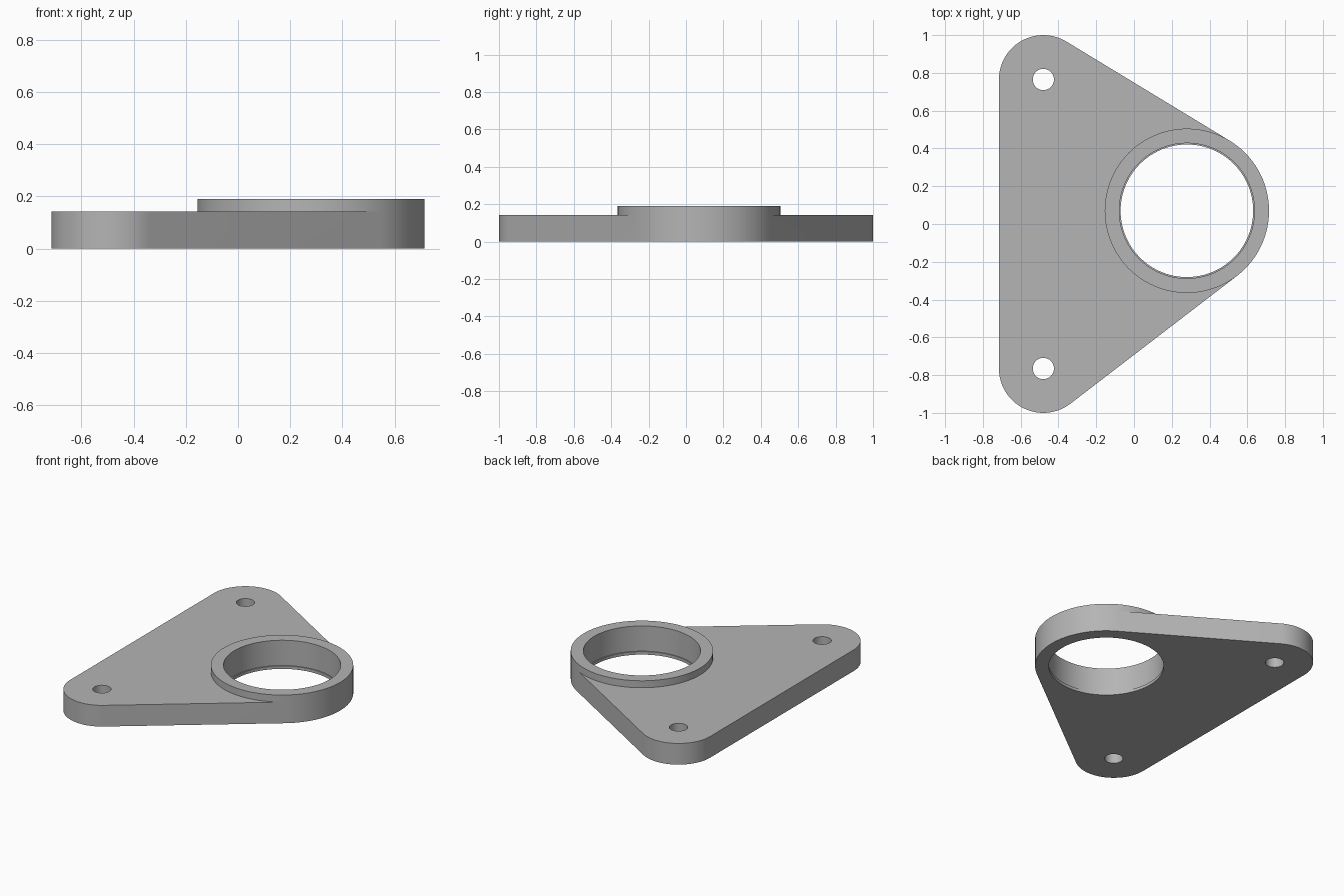
import bpy
import bmesh
from math import cos, sin, pi, radians

cube = bpy.data.objects.get("Cube")
if cube:
    bpy.data.objects.remove(cube, do_unlink=True)

SEGMENTS = 96
PLATE_TOP = 0.143
COLLAR_TOP = 0.19
BOSS = (0.28, 0.07)
BOSS_RADIUS = 0.435
EARS = [(-0.48, 0.765), (-0.48, -0.765)]
EAR_RADIUS = 0.235

grey = bpy.data.materials.new("plain grey")
grey.use_nodes = True
grey.diffuse_color = (0.46, 0.46, 0.46, 1)
grey.node_tree.nodes["Principled BSDF"].inputs["Base Color"].default_value = grey.diffuse_color


def circle(centre, radius):
    step = 2 * pi / SEGMENTS
    return [(centre[0] + radius * cos(i * step), centre[1] + radius * sin(i * step))
            for i in range(SEGMENTS)]


def hull_prism(name, points, bottom, top):
    """Solid prism around the convex outline of the points."""
    bm = bmesh.new()
    verts = [bm.verts.new((x, y, bottom)) for x, y in points]
    result = bmesh.ops.convex_hull(bm, input=verts)
    loose = [v for v in bm.verts if not v.link_faces]
    bmesh.ops.delete(bm, geom=loose, context="VERTS")
    bm.free()
    # Outline by monotone chain, giving one clean face for each cap
    def chain(ordered):
        out = []
        for p in ordered:
            while len(out) > 1 and ((out[-1][0] - out[-2][0]) * (p[1] - out[-2][1])
                                    - (out[-1][1] - out[-2][1]) * (p[0] - out[-2][0])) <= 1e-9:
                out.pop()
            out.append(p)
        return out[:-1]
    ordered = sorted(points)
    outline = chain(ordered) + chain(ordered[::-1])
    bm = bmesh.new()
    base = bm.faces.new([bm.verts.new((x, y, bottom)) for x, y in outline])
    side = bmesh.ops.extrude_face_region(bm, geom=[base], use_keep_orig=True)
    moved = [v for v in side["geom"] if isinstance(v, bmesh.types.BMVert)]
    bmesh.ops.translate(bm, vec=(0, 0, top - bottom), verts=moved)
    bmesh.ops.recalc_face_normals(bm, faces=bm.faces)
    mesh = bpy.data.meshes.new(name)
    bm.to_mesh(mesh)
    bm.free()
    mesh.materials.append(grey)
    obj = bpy.data.objects.new(name, mesh)
    bpy.context.collection.objects.link(obj)
    return obj


def combine(target, tool, operation):
    """Apply a boolean and discard the tool."""
    tool.hide_render = True
    mod = target.modifiers.new(operation.lower(), "BOOLEAN")
    mod.operation = operation
    mod.solver = "EXACT"
    mod.object = tool
    bpy.context.view_layer.objects.active = target
    bpy.ops.object.modifier_apply(modifier=mod.name)
    bpy.data.objects.remove(tool, do_unlink=True)


# Three-cornered plate wrapped around the ears and the boss
outline_points = circle(BOSS, BOSS_RADIUS)
for ear in EARS:
    outline_points += circle(ear, EAR_RADIUS)
bracket = hull_prism("mounting_bracket", outline_points, 0, PLATE_TOP)

# Raised collar
combine(bracket, hull_prism("collar", circle(BOSS, BOSS_RADIUS), 0, COLLAR_TOP), "UNION")

# Bore with a narrow retaining lip at the bottom
combine(bracket, hull_prism("bore_cutter", circle(BOSS, 0.358), 0.02, 0.4), "DIFFERENCE")
combine(bracket, hull_prism("lip_cutter", circle(BOSS, 0.351), -0.2, 0.3), "DIFFERENCE")

# Bolt holes
for ear in EARS:
    combine(bracket, hull_prism("bolt_cutter", circle(ear, 0.056), -0.2, 0.4), "DIFFERENCE")

# Smooth round walls, crisp edges
bpy.ops.object.select_all(action="DESELECT")
bracket.select_set(True)
bpy.context.view_layer.objects.active = bracket
bpy.ops.object.shade_smooth_by_angle(angle=radians(30))
